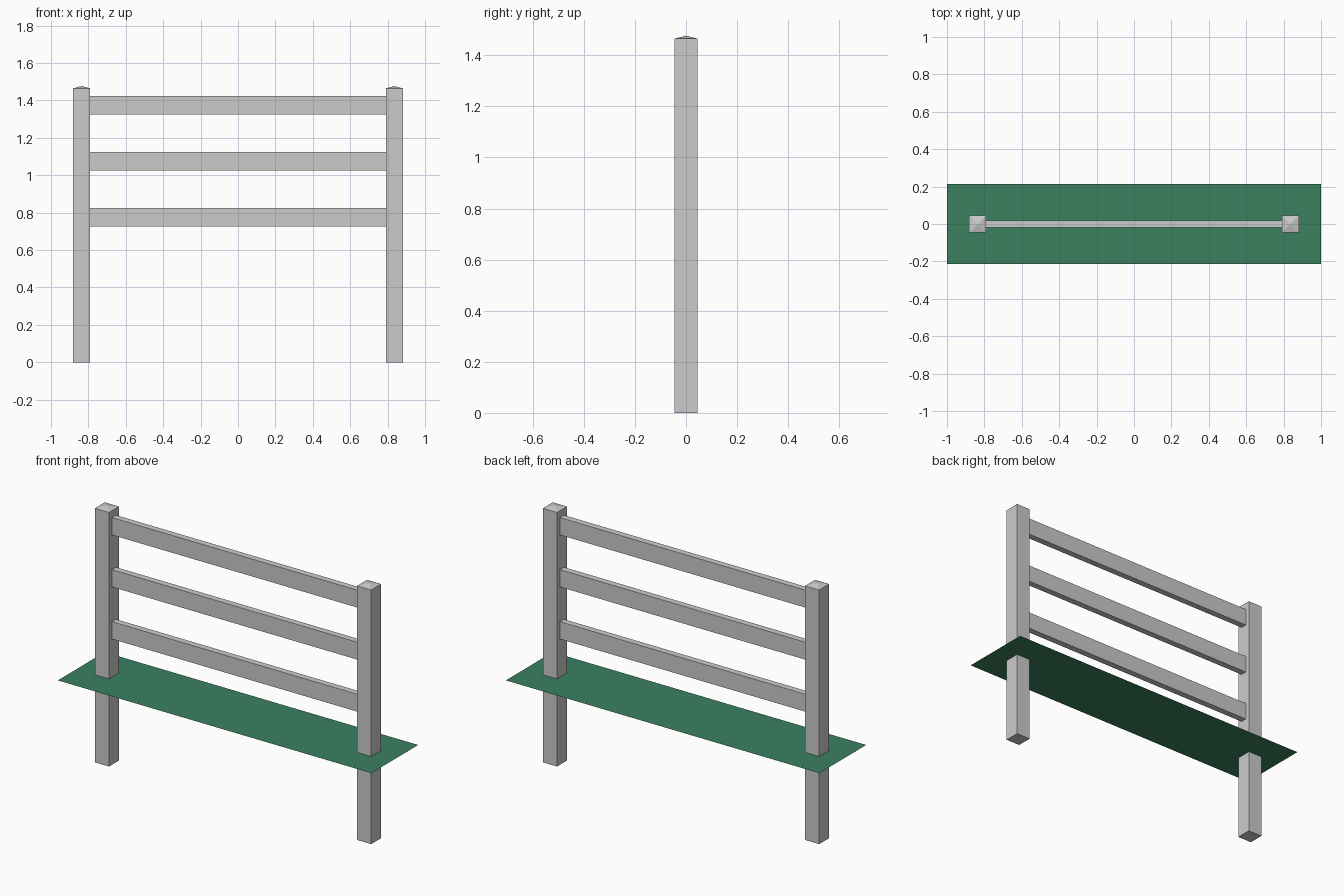
import bpy, bmesh

if "Cube" in bpy.data.objects:
    bpy.data.objects.remove(bpy.data.objects["Cube"])

POST_X, POST_W, POST_H, TIP_H = 0.836, 0.09, 1.465, 1.477
RAIL_H, RAIL_T = 0.10, 0.037


def add_object(name, bm):
    bmesh.ops.recalc_face_normals(bm, faces=bm.faces)
    mesh = bpy.data.meshes.new(name)
    bm.to_mesh(mesh)
    bm.free()
    obj = bpy.data.objects.new(name, mesh)
    bpy.context.collection.objects.link(obj)
    return obj


def box(size, center):
    bm = bmesh.new()
    bmesh.ops.create_cube(bm, size=1)
    bmesh.ops.scale(bm, vec=size, verts=bm.verts)
    bmesh.ops.translate(bm, vec=center, verts=bm.verts)
    return bm


# Square posts with a shallow pyramid top
for side, sx in (("left", -1), ("right", 1)):
    bm = box((POST_W, POST_W, POST_H), (sx * POST_X, 0, POST_H / 2))
    top = max(bm.faces, key=lambda f: f.calc_center_median().z)
    tip = bmesh.ops.poke(bm, faces=[top])["verts"][0]
    tip.co.z = TIP_H
    add_object(f"{side}_post", bm)

# Three rails butting against the inner post faces
rail_length = 2 * POST_X - POST_W
for name, z in (("lower", 0.775), ("middle", 1.075), ("upper", 1.375)):
    add_object(f"{name}_rail", box((rail_length, RAIL_T, RAIL_H), (0, 0, z)))

# Flat strip of grass at ground level
bm = bmesh.new()
bmesh.ops.create_grid(bm, x_segments=1, y_segments=1, size=1)
bmesh.ops.scale(bm, vec=(1, 0.213, 1), verts=bm.verts)
grass = add_object("grass_strip", bm)
grass.location.z = 0.505
green = bpy.data.materials.new("grass_green")
green.diffuse_color = (0.045, 0.22, 0.12, 1)
green.use_nodes = True
green.node_tree.nodes["Principled BSDF"].inputs["Base Color"].default_value = green.diffuse_color
grass.data.materials.append(green)
